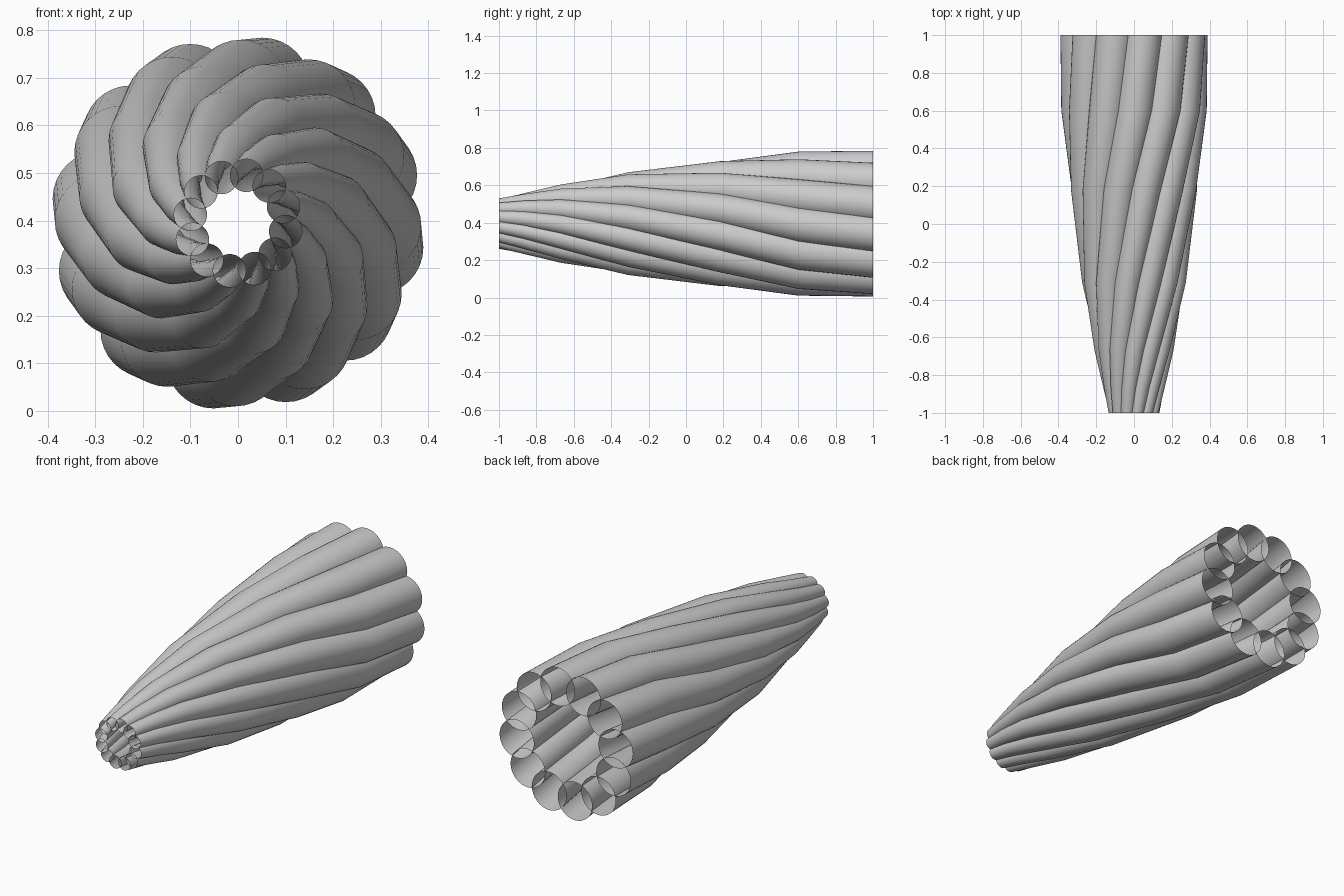
import bpy, bmesh, math

if "Cube" in bpy.data.objects:
    bpy.data.objects.remove(bpy.data.objects["Cube"])

COUNT, SIDES, CZ = 12, 32, 0.395
# stations along the bundle: y, outer radius of bundle, twist in degrees
STATIONS = [(-1.0, 0.136, 90), (-0.87, 0.164, 81.5), (-0.67, 0.209, 69),
            (-0.31, 0.277, 49), (0.18, 0.340, 27), (0.6, 0.385, 9), (1.0, 0.394, 0)]
TUBE = 0.255  # tube radius as a share of the outer radius


def make_tube(i):
    """One open tapered tube winding round the y axis."""
    bm = bmesh.new()
    rings = []
    for y, outer, twist in STATIONS:
        a = math.radians(20 + 360 / COUNT * i + twist)
        r = outer * TUBE
        cx, cz = (outer - r) * math.cos(a), CZ + (outer - r) * math.sin(a)
        rings.append([bm.verts.new((cx + r * math.cos(2 * math.pi * k / SIDES), y,
                                    cz + r * math.sin(2 * math.pi * k / SIDES)))
                      for k in range(SIDES)])
    for lo, hi in zip(rings, rings[1:]):
        for k in range(SIDES):
            n = (k + 1) % SIDES
            bm.faces.new((lo[k], hi[k], hi[n], lo[n])).smooth = True
    bmesh.ops.recalc_face_normals(bm, faces=bm.faces)
    mesh = bpy.data.meshes.new("twisted_tube")
    bm.to_mesh(mesh)
    bm.free()
    bpy.context.collection.objects.link(
        bpy.data.objects.new("twisted_tube_%02d" % (i + 1), mesh))


# ring of twelve tubes
for i in range(COUNT):
    make_tube(i)
